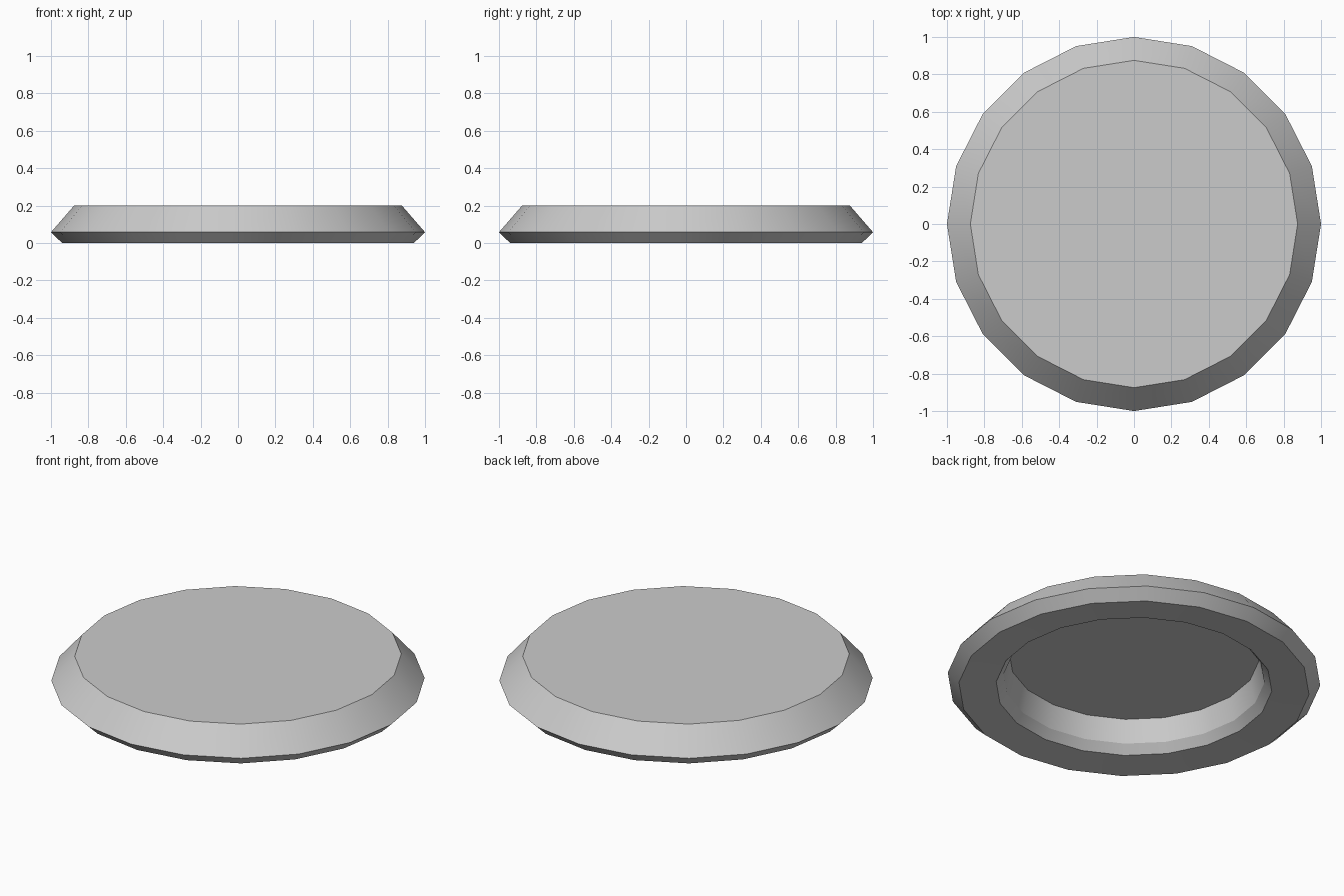
import bpy, bmesh
from math import cos, sin, tau

if "Cube" in bpy.data.objects:
    bpy.data.objects.remove(bpy.data.objects["Cube"])

SIDES = 20
# Profile (radius, height): recess ceiling, recess wall, foot ring, rim, top
profile = [(0.67, 0.195), (0.70, 0.062), (0.74, 0.012), (0.94, 0.0),
           (1.0, 0.058), (0.875, 0.202)]

# Lathe the profile into faceted rings
bm = bmesh.new()
rings = [[bm.verts.new((r * cos(tau * i / SIDES), r * sin(tau * i / SIDES), z))
          for i in range(SIDES)] for r, z in profile]
for a, b in zip(rings, rings[1:]):
    for i in range(SIDES):
        j = (i + 1) % SIDES
        bm.faces.new((a[i], a[j], b[j], b[i]))

# Flat top and flat recess ceiling
bm.faces.new(rings[-1])
bm.faces.new(rings[0])
bmesh.ops.recalc_face_normals(bm, faces=bm.faces)

mesh = bpy.data.meshes.new("round_disc")
bm.to_mesh(mesh)
bm.free()
disc = bpy.data.objects.new("round_disc", mesh)
bpy.context.collection.objects.link(disc)

# Smooth around the disc, crisp at the rims and the recess bend
bpy.context.view_layer.objects.active = disc
disc.select_set(True)
bpy.ops.object.shade_smooth_by_angle(angle=0.384)
